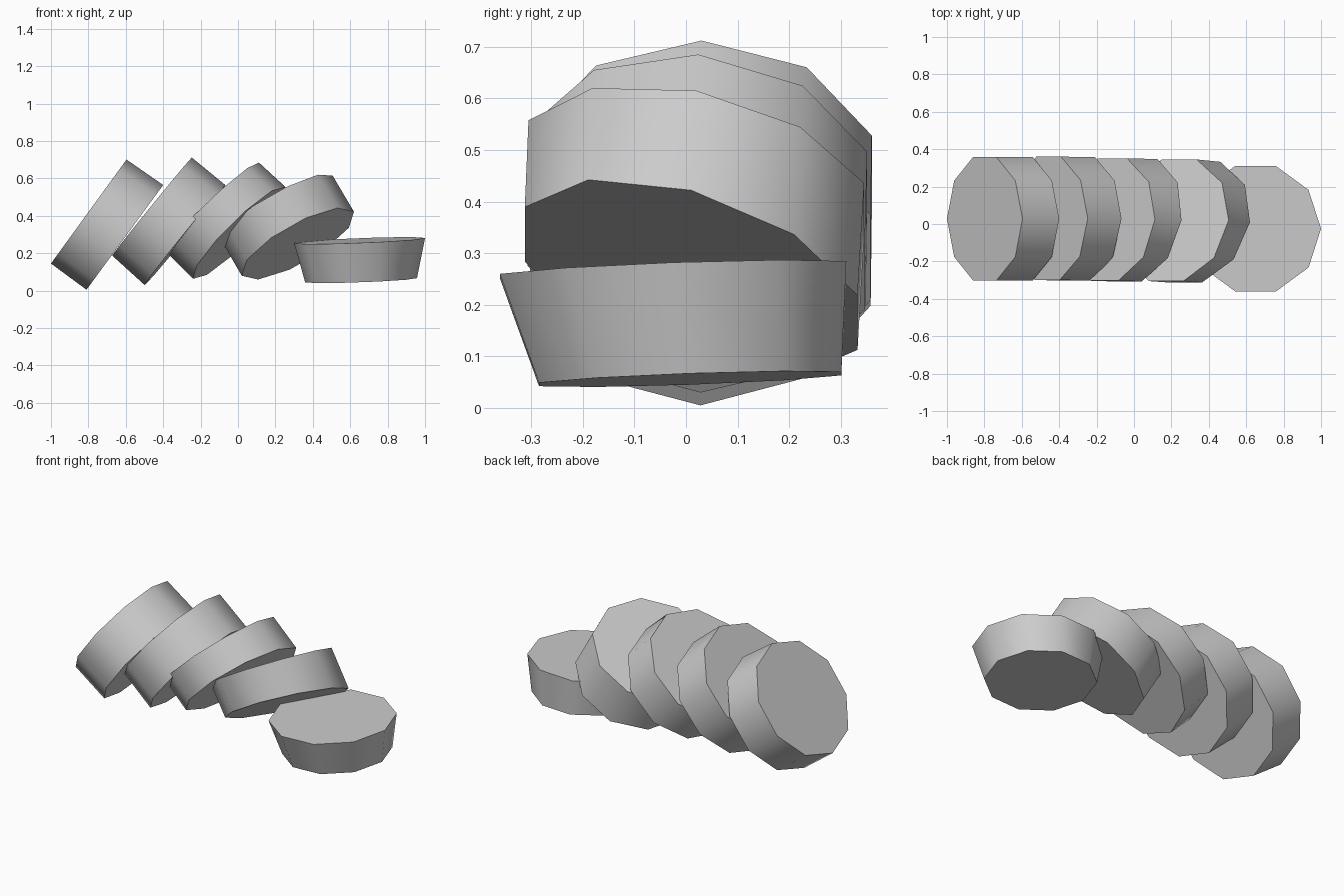
import bpy
import bmesh
from math import sin, cos, tau, radians
from mathutils import Vector

if "Cube" in bpy.data.objects:
    bpy.data.objects.remove(bpy.data.objects["Cube"])

SIDES = 10


def ring(bm, center, ux, uz, half_depth, dip):
    """Ten-sided rim: u points up the slope, v runs towards the front."""
    u = Vector((ux, 0, uz))
    v = Vector((-dip * uz / ux, -half_depth, dip))
    return [bm.verts.new(Vector(center) + u * cos(tau * i / SIDES) + v * sin(tau * i / SIDES))
            for i in range(SIDES)]


def disc(name, upper, lower):
    """Thick slice lofted between an upper and a lower rim."""
    bm = bmesh.new()
    a, b = ring(bm, *upper), ring(bm, *lower)
    bm.faces.new(a)
    bm.faces.new(b[::-1])
    for i in range(SIDES):
        j = (i + 1) % SIDES
        bm.faces.new((a[j], a[i], b[i], b[j]))
    bmesh.ops.recalc_face_normals(bm, faces=bm.faces)
    mesh = bpy.data.meshes.new(name)
    bm.to_mesh(mesh)
    bm.free()
    obj = bpy.data.objects.new(name, mesh)
    bpy.context.collection.objects.link(obj)
    # Rounded-looking side, crisp rims
    bpy.ops.object.select_all(action='DESELECT')
    obj.select_set(True)
    bpy.context.view_layer.objects.active = obj
    bpy.ops.object.shade_smooth_by_angle(angle=radians(40))


# Row of toppled slices, steepest first, the last lying flat
disc("slice_1", ((-.798, .028, .423), .202, .278, .347, 0),
     ((-.605, .028, .285), .205, .280, .347, 0))
disc("slice_2", ((-.460, .030, .450), .213, .262, .347, .003),
     ((-.283, .028, .297), .216, .267, .347, .006))
disc("slice_3", ((-.138, .024, .448), .250, .237, .344, .026),
     ((.007, .020, .309), .247, .245, .344, .045))
disc("slice_4", ((.207, .020, .444), .299, .171, .342, .064),
     ((.320, .010, .251), .300, .171, .339, .090))
disc("slice_5", ((.650, -.025, .268), .350, .014, .353, -.013),
     ((.658, .008, .056), .299, .011, .308, -.011))
